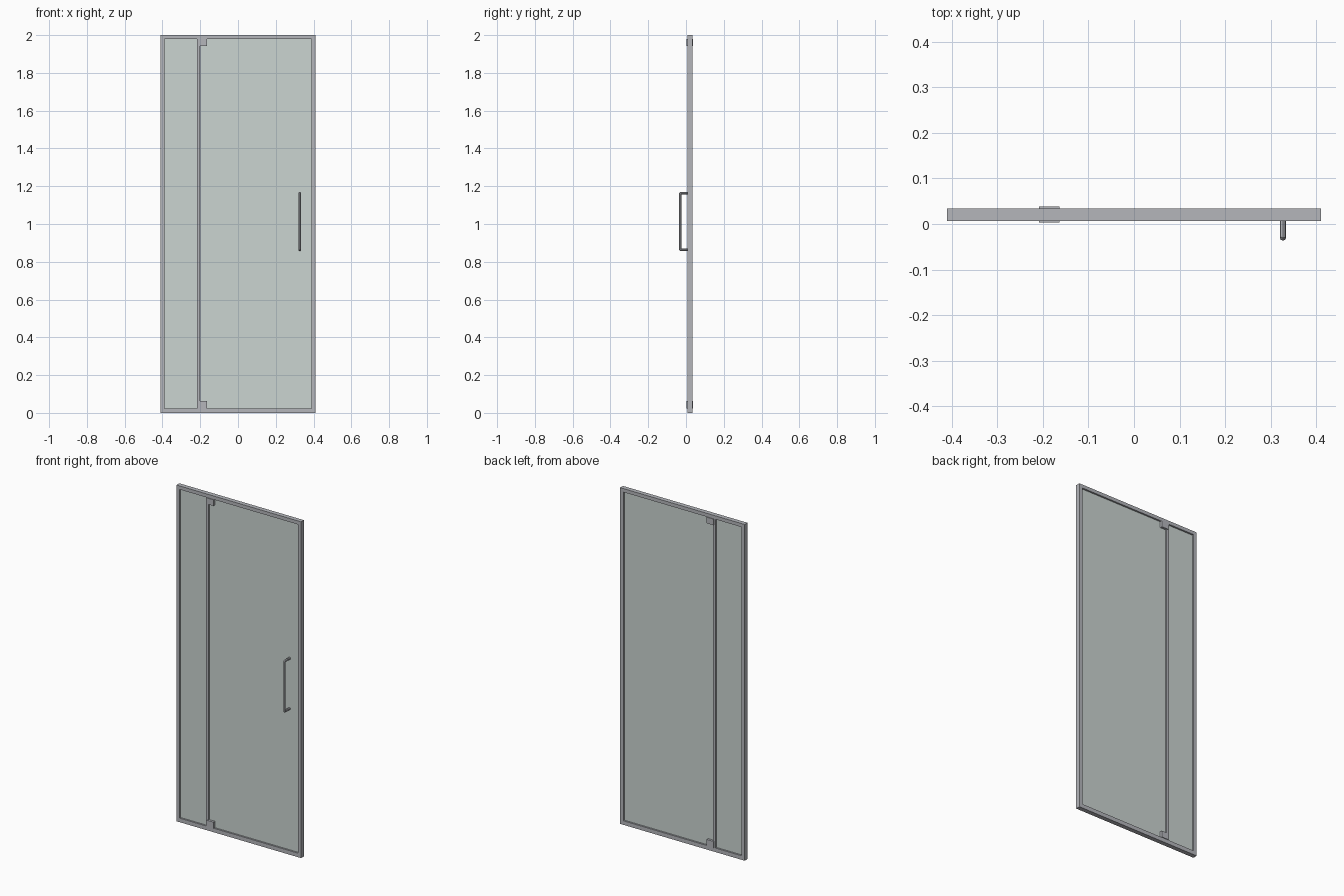
import bpy
from mathutils import Vector

if "Cube" in bpy.data.objects:
    bpy.data.objects.remove(bpy.data.objects["Cube"])


def material(name, color):
    m = bpy.data.materials.new(name)
    m.diffuse_color = color
    m.use_nodes = True
    m.node_tree.nodes["Principled BSDF"].inputs["Base Color"].default_value = m.diffuse_color
    return m


metal = material("brushed_metal", (0.46, 0.47, 0.50, 1.0))
glass = material("clear_glass", (0.60, 0.66, 0.64, 0.4))


def box(name, x, y, z, mat):
    """Box given by its (min, max) extent on each axis."""
    lo, hi = Vector((x[0], y[0], z[0])), Vector((x[1], y[1], z[1]))
    bpy.ops.mesh.primitive_cube_add(size=1, location=(lo + hi) / 2)
    ob = bpy.context.object
    ob.name = name
    ob.scale = hi - lo
    bpy.ops.object.transform_apply(location=False, rotation=False, scale=True)
    ob.data.materials.append(mat)
    return ob


W, H, T = 0.41, 2.0, 0.021          # half width, height, profile width
BOTTOM, TOP = 0.024, 1.979          # clear opening
DEPTH = (0.007, 0.034)

# Outer frame
for side, s in (("left", -1), ("right", 1)):
    box(f"{side}_jamb", sorted((s * W, s * (W - T))), DEPTH, (0, H), metal)
box("top_rail", (-W + T, W - T), DEPTH, (TOP, H), metal)
box("bottom_rail", (-W + T, W - T), DEPTH, (0, BOTTOM), metal)

# Upright between the fixed panel and the door
box("mullion", (-0.217, -0.200), DEPTH, (BOTTOM, TOP), metal)

# Glass panes
PANE = (0.017, 0.024)
box("fixed_glass", (-W + T, -0.217), PANE, (BOTTOM, TOP), glass)
box("door_glass", (-0.199, W - T), PANE, (BOTTOM, TOP), glass)

# Pivot hinges clamping the door glass
for name, z in (("bottom_hinge", (BOTTOM, 0.062)), ("top_hinge", (1.943, TOP))):
    box(name, (-0.208, -0.163), (0.003, 0.038), z, metal)

# Pull handle: one round bar turned back into the glass at both ends
R, HX, HY = 0.007, 0.327, -0.030
Z0, Z1, C = 0.864, 1.163, 0.003
path = [(PANE[0], Z0), (HY + C, Z0), (HY, Z0 + C),
        (HY, Z1 - C), (HY + C, Z1), (PANE[0], Z1)]
cu = bpy.data.curves.new("pull_handle", 'CURVE')
cu.dimensions = '3D'
cu.bevel_depth = R
cu.bevel_resolution = 2
cu.use_fill_caps = True
sp = cu.splines.new('POLY')
sp.points.add(len(path) - 1)
for p, (y, z) in zip(sp.points, path):
    p.co = (HX, y, z, 1)
handle = bpy.data.objects.new("pull_handle", cu)
bpy.context.collection.objects.link(handle)
cu.materials.append(metal)
bpy.ops.object.select_all(action='DESELECT')
handle.select_set(True)
bpy.context.view_layer.objects.active = handle
bpy.ops.object.convert(target='MESH')
bpy.ops.object.shade_smooth_by_angle()
